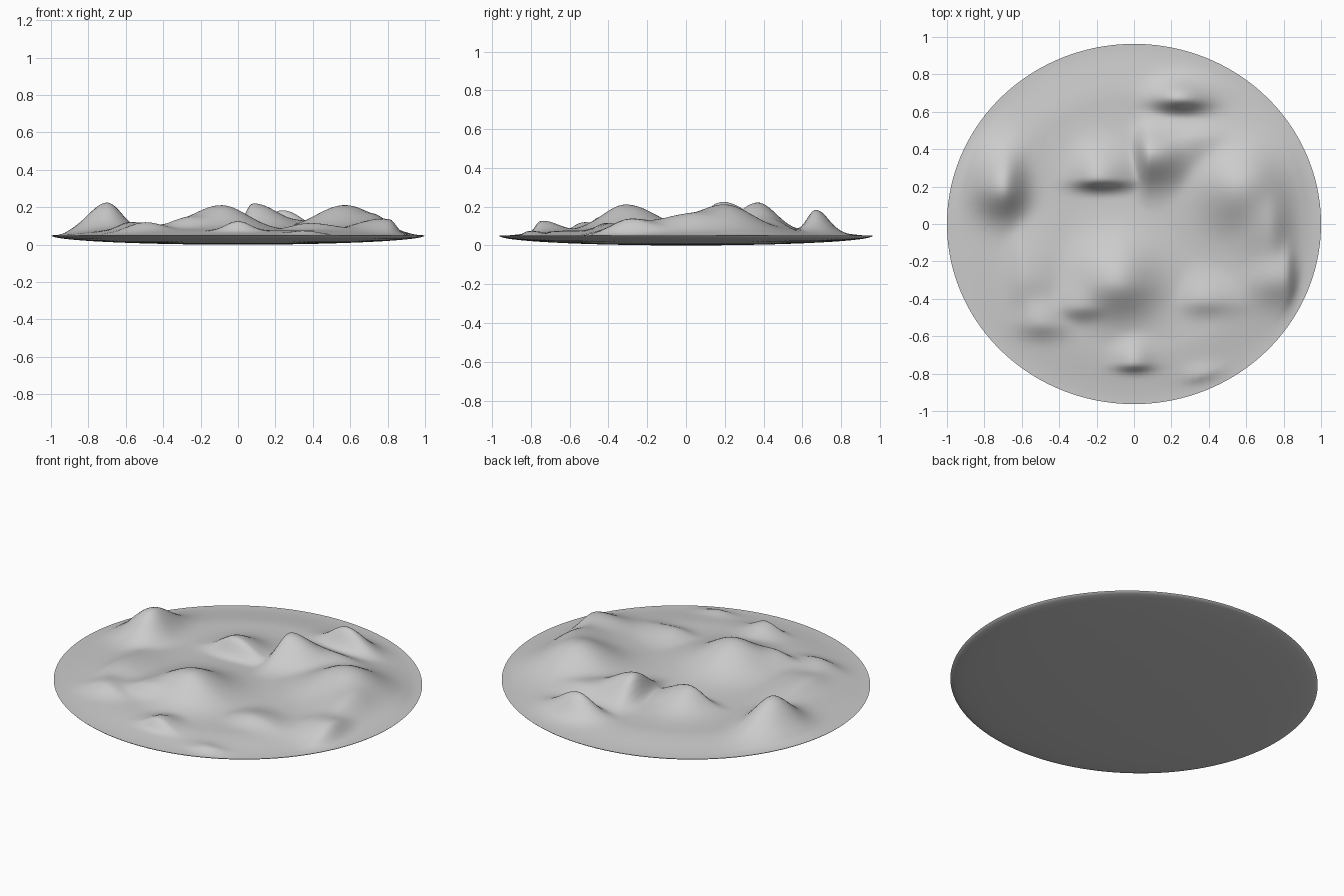
import bpy, bmesh, math

if "Cube" in bpy.data.objects:
    bpy.data.objects.remove(bpy.data.objects["Cube"])

SEGS, RINGS = 144, 64
RX, RY = 1.0, 0.963
RIM_Z = 0.05

# Hills: x, y, height above the ground, then falloff to left, right, front, back
HILLS = [
    (-0.70, 0.19, 0.150, 0.15, 0.11, 0.14, 0.20),    # tall left peak
    (-0.19, 0.24, 0.100, 0.13, 0.17, 0.05, 0.16),    # middle crag
    (0.08, 0.37, 0.145, 0.06, 0.20, 0.15, 0.13),     # back crag
    (0.24, 0.67, 0.110, 0.13, 0.15, 0.06, 0.09),     # rear peak
    (-0.09, -0.31, 0.135, 0.22, 0.20, 0.17, 0.22),   # central hill
    (0.57, 0.20, 0.135, 0.22, 0.21, 0.22, 0.20),     # broad right hill
    (0.72, 0.02, 0.085, 0.20, 0.11, 0.25, 0.20),     # right shelf
    (0.81, -0.29, 0.075, 0.20, 0.05, 0.13, 0.17),    # right cliff
    (0.38, -0.41, 0.040, 0.13, 0.20, 0.07, 0.13),    # front right mound
    (0.00, -0.75, 0.055, 0.09, 0.09, 0.035, 0.12),   # front knoll
    (-0.50, -0.53, 0.045, 0.12, 0.14, 0.07, 0.16),   # front left mound
    (-0.58, -0.28, 0.045, 0.08, 0.20, 0.17, 0.25),   # left ridge
    (-0.27, -0.44, 0.065, 0.14, 0.14, 0.07, 0.15),   # shoulder of the central hill
    (0.36, -0.81, 0.020, 0.09, 0.12, 0.04, 0.06),    # low front bank
    (0.30, 0.45, 0.055, 0.25, 0.20, 0.15, 0.08),     # back saddle
]


def ground(x, y, r):
    # Gentle plateau rising from the rim, with softly merged hills
    t = min(1.0, max(0.0, (1.0 - r) / 0.3))
    base = RIM_Z + 0.026 * t * t * (3 - 2 * t)
    total = 0.0
    for hx, hy, h, left, right, front, back in HILLS:
        dx, dy = x - hx, y - hy
        dx /= left if dx < 0 else right
        dy /= front if dy < 0 else back
        total += (h * math.exp(-(dx * dx + dy * dy))) ** 2.5
    fade = min(1.0, (1.0 - r) / 0.08)
    return base + fade * total ** 0.4


def underside(x, y, r):
    # Shallow rounded bowl
    return RIM_Z * (1.0 - math.sqrt(max(0.0, 1.0 - r * r)))


def add_rings(bm, radii, height, rim):
    # Concentric rings from the shared rim inward to a centre point
    outer = rim
    for r in radii:
        ring = []
        for i in range(SEGS):
            a = 2 * math.pi * i / SEGS
            x, y = RX * r * math.cos(a), RY * r * math.sin(a)
            ring.append(bm.verts.new((x, y, height(x, y, r))))
        for i in range(SEGS):
            j = (i + 1) % SEGS
            bm.faces.new((outer[i], outer[j], ring[j], ring[i]))
        outer = ring
    centre = bm.verts.new((0, 0, height(0, 0, 0)))
    for i in range(SEGS):
        bm.faces.new((outer[i], outer[(i + 1) % SEGS], centre))


bm = bmesh.new()
rim = []
for i in range(SEGS):
    a = 2 * math.pi * i / SEGS
    rim.append(bm.verts.new((RX * math.cos(a), RY * math.sin(a), RIM_Z)))

# Hilly top and smooth bottom share the rim
add_rings(bm, [1 - k / RINGS for k in range(1, RINGS)], ground, rim)
add_rings(bm, [math.cos(math.pi / 2 * k / 16) for k in range(1, 16)], underside, rim)
bmesh.ops.recalc_face_normals(bm, faces=bm.faces)

mesh = bpy.data.meshes.new("terrain_disc")
bm.to_mesh(mesh)
bm.free()
terrain = bpy.data.objects.new("terrain_disc", mesh)
bpy.context.collection.objects.link(terrain)

# Smooth hills, crisp rim
bpy.context.view_layer.objects.active = terrain
terrain.select_set(True)
bpy.ops.object.shade_smooth_by_angle(angle=math.radians(50))
